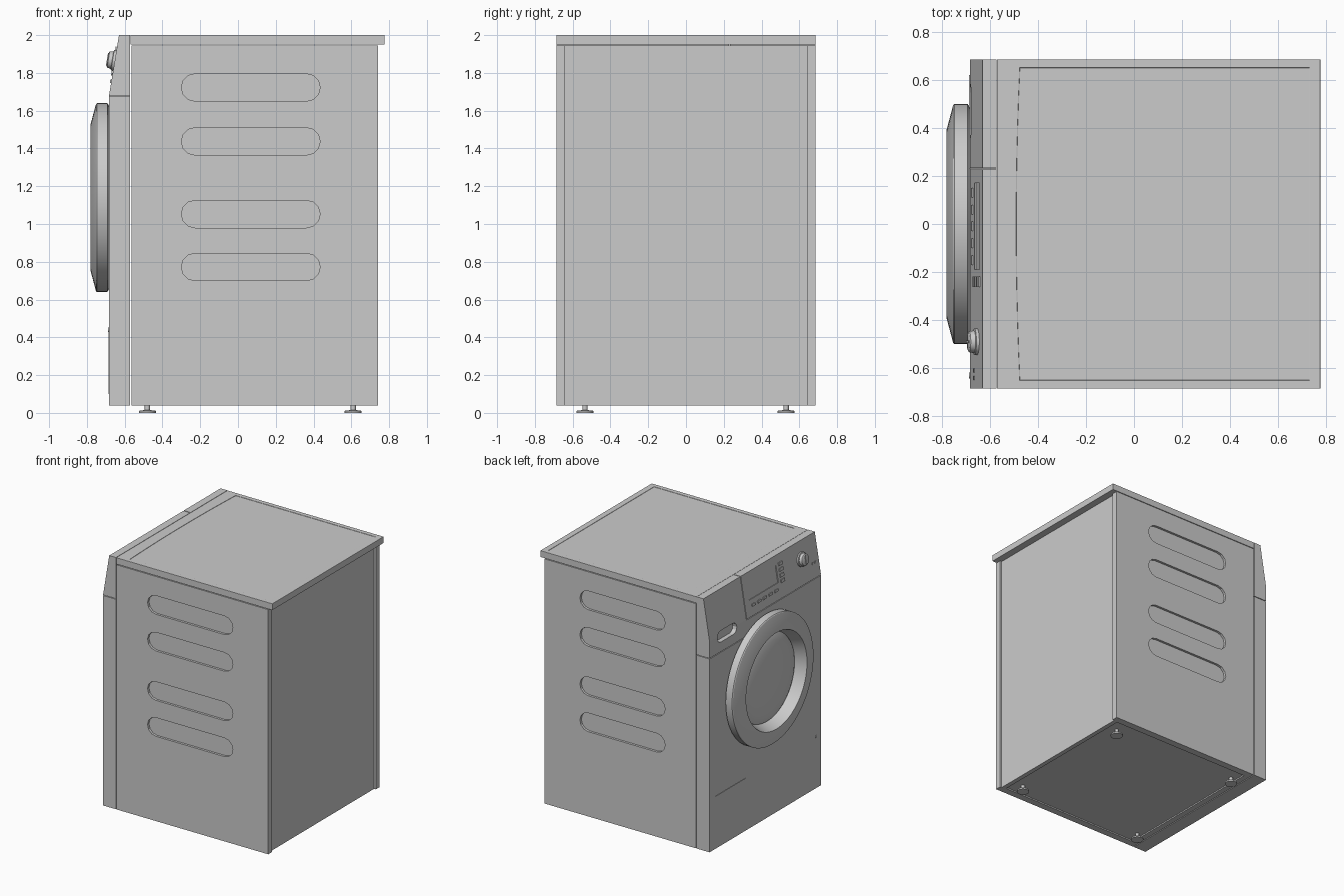
import bpy, bmesh
from math import sin, cos, pi, atan2, radians
from mathutils import Matrix

cube = bpy.data.objects.get("Cube")
if cube:
    bpy.data.objects.remove(cube, do_unlink=True)

grey = bpy.data.materials.new("light grey enamel")
grey.use_nodes = True
COLOUR = (0.6, 0.6, 0.6, 1)
grey.diffuse_color = COLOUR
grey.node_tree.nodes["Principled BSDF"].inputs["Base Color"].default_value = COLOUR


def finish(name, bm, smooth=False):
    bmesh.ops.recalc_face_normals(bm, faces=bm.faces)
    mesh = bpy.data.meshes.new(name)
    bm.to_mesh(mesh)
    bm.free()
    mesh.materials.append(grey)
    ob = bpy.data.objects.new(name, mesh)
    bpy.context.collection.objects.link(ob)
    if smooth:
        activate(ob)
        bpy.ops.object.shade_smooth_by_angle(angle=radians(30))
    return ob


def activate(ob):
    bpy.ops.object.select_all(action='DESELECT')
    ob.select_set(True)
    bpy.context.view_layer.objects.active = ob


def prism(name, outline, axis, a, b):
    """Extrude a 2D outline along an axis from a to b."""
    place = {'x': lambda p, d: (d, *p),
             'y': lambda p, d: (p[0], d, p[1]),
             'z': lambda p, d: (*p, d)}[axis]
    bm = bmesh.new()
    face = bm.faces.new([bm.verts.new(place(p, a)) for p in outline])
    ext = bmesh.ops.extrude_face_region(bm, geom=[face])
    shift = [c2 - c1 for c1, c2 in zip(place((0, 0), a), place((0, 0), b))]
    verts = [v for v in ext["geom"] if isinstance(v, bmesh.types.BMVert)]
    bmesh.ops.translate(bm, verts=verts, vec=shift)
    return finish(name, bm)


def rect(u0, u1, v0, v1):
    return [(u0, v0), (u1, v0), (u1, v1), (u0, v1)]


def stadium(u0, u1, v0, v1, steps=6):
    r, mid = (v1 - v0) / 2, (v0 + v1) / 2
    pts = []
    for centre, start in ((u1 - r, -pi / 2), (u0 + r, pi / 2)):
        for i in range(steps + 1):
            t = start + pi * i / steps
            pts.append((centre + r * cos(t), mid + r * sin(t)))
    return pts


def lathe(name, profile, pivot, axis='x', steps=64, tilt=0):
    """Revolve (distance along axis, radius) points about an axis."""
    bm = bmesh.new()
    verts = [bm.verts.new((d, 0, r)) for d, r in profile]
    edges = [bm.edges.new(p) for p in zip(verts, verts[1:])]
    bmesh.ops.spin(bm, geom=verts + edges, cent=(0, 0, 0), axis=(1, 0, 0),
                   angle=2 * pi, steps=steps, use_duplicate=False)
    bmesh.ops.remove_doubles(bm, verts=bm.verts, dist=1e-4)
    turn = -pi / 2 if axis == 'z' else tilt
    bm.transform(Matrix.Translation(pivot) @ Matrix.Rotation(turn, 4, 'Y'))
    return finish(name, bm, True)


def cut(target, cutter):
    mod = target.modifiers.new("cut", 'BOOLEAN')
    mod.operation = 'DIFFERENCE'
    mod.solver = 'EXACT'
    mod.object = cutter
    activate(target)
    bpy.ops.object.modifier_apply(modifier=mod.name)
    bpy.data.objects.remove(cutter, do_unlink=True)


def bevel(ob, width, segments=2):
    mod = ob.modifiers.new("bevel", 'BEVEL')
    mod.width, mod.segments = width, segments
    mod.limit_method = 'ANGLE'


# Cabinet with recessed back and underside
W = 0.685
cabinet = prism("cabinet", rect(-0.565, 0.74, -W, W), 'z', 0.04, 1.945)
cut(cabinet, prism("back_recess", rect(-0.64, 0.64, 0, 2), 'x', 0.725, 0.8))
cut(cabinet, prism("base_recess", rect(-0.52, 0.69, -0.63, 0.63), 'z', 0, 0.05))

# Pressed slots on both sides
for z in (0.70, 0.98, 1.365, 1.65):
    for side in (-1, 1):
        cut(cabinet, prism("slot", stadium(-0.30, 0.435, z, z + 0.145), 'y',
                           side * (W - 0.018), side * 0.75))

# Worktop with a shallow rounded inset whose front edge bows forward
top = prism("worktop", rect(-0.57, 0.775, -W, W), 'z', 1.95, 2.0)
bow = [(-0.475 - 0.015 * (1 - (y / 0.65) ** 2), y)
       for y in [0.65 - 0.13 * i for i in range(11)]]
cut(top, prism("inset", bow + [(0.73, -0.65), (0.73, 0.65)], 'z', 1.997, 2.05))
bevel(top, 0.006)

# Lower front panel, stepped down under the drawer
FRONT = -0.683
SPLIT = 0.23
panel = prism("front_panel", [(-W, 0.04), (W, 0.04), (W, 1.545), (SPLIT, 1.545),
                              (SPLIT, 1.675), (-W, 1.675)], 'x', FRONT, -0.572)
prism("filter_flap", rect(0.245, 0.62, 0.1, 0.45), 'x', FRONT - 0.003, FRONT)
lathe("panel_plug", [(0.01, 0.012), (-0.004, 0.012), (-0.004, 0)],
      (FRONT, -0.63, 0.44), steps=16)

# Sloping control panel and detergent drawer front
SLOPE = atan2(0.053, 0.32)


def fascia(z0):
    return [(-0.572, z0), (FRONT, z0), (FRONT, 1.68), (-0.63, 2.0), (-0.572, 2.0)]


def slope_x(z):
    return FRONT + max(0, z - 1.68) * 0.053 / 0.32


controls = prism("control_panel", fascia(1.68), 'y', -W, SPLIT - 0.003)
drawer = prism("drawer_front", fascia(1.55), 'y', SPLIT + 0.003, W)
cut(drawer, prism("grip", stadium(0.35, 0.59, 1.625, 1.71), 'x', -0.75, FRONT + 0.035))


def on_slope(ob, y, z):
    """Lay a part, modelled facing -x at the origin, on the sloping fascia."""
    ob.data.transform(Matrix.Translation((slope_x(z), y, z))
                      @ Matrix.Rotation(SLOPE, 4, 'Y'))
    return ob


# Display window and push buttons
window = prism("window", rect(-0.18, 0.18, -0.065, 0.065), 'x', -0.05, 0.006)
cut(controls, on_slope(window, -0.01, 1.865))
for i in range(4):
    button = prism("side_button", rect(-0.022, 0.022, -0.012, 0.012), 'x', -0.007, 0.01)
    on_slope(button, -0.24, 1.80 + 0.042 * i)
for i in range(5):
    button = prism("lower_button", rect(-0.02, 0.02, -0.009, 0.009), 'x', -0.007, 0.01)
    on_slope(button, 0.13 - 0.07 * i, 1.755)
for y in (-0.61, -0.64):
    on_slope(prism("indicator", rect(-0.008, 0.008, -0.008, 0.008), 'x', -0.004, 0.01),
             y, 1.79)

# Programme knob with grip bar
KNOB_Z = 1.865
lathe("knob", [(0.01, 0.055), (-0.012, 0.055), (-0.014, 0.047), (-0.034, 0.043),
               (-0.038, 0.036), (-0.038, 0)],
      (slope_x(KNOB_Z), -0.49, KNOB_Z), steps=32, tilt=SLOPE)
on_slope(prism("knob_pointer", rect(-0.006, 0.006, -0.034, 0.034), 'x', -0.042, -0.03),
         -0.49, KNOB_Z)

# Round door: chamfered ring, tapered throat and domed glass
DOOR = (0, 0, 1.14)
lathe("door_ring", [(FRONT, 0.485), (-0.692, 0.5), (-0.747, 0.5), (-0.752, 0.495),
                    (-0.78, 0.39), (-0.78, 0.375), (-0.69, 0.34)], DOOR)
dome = [(-0.69 - 0.055 * sin(i * pi / 16), 0.342 * cos(i * pi / 16)) for i in range(9)]
lathe("door_glass", dome, DOOR)

# Levelling feet
for x in (-0.48, 0.61):
    for y in (-0.535, 0.53):
        lathe("foot", [(0, 0), (0, 0.045), (0.011, 0.045), (0.015, 0.014),
                       (0.052, 0.014)], (x, y, 0), axis='z', steps=24)
